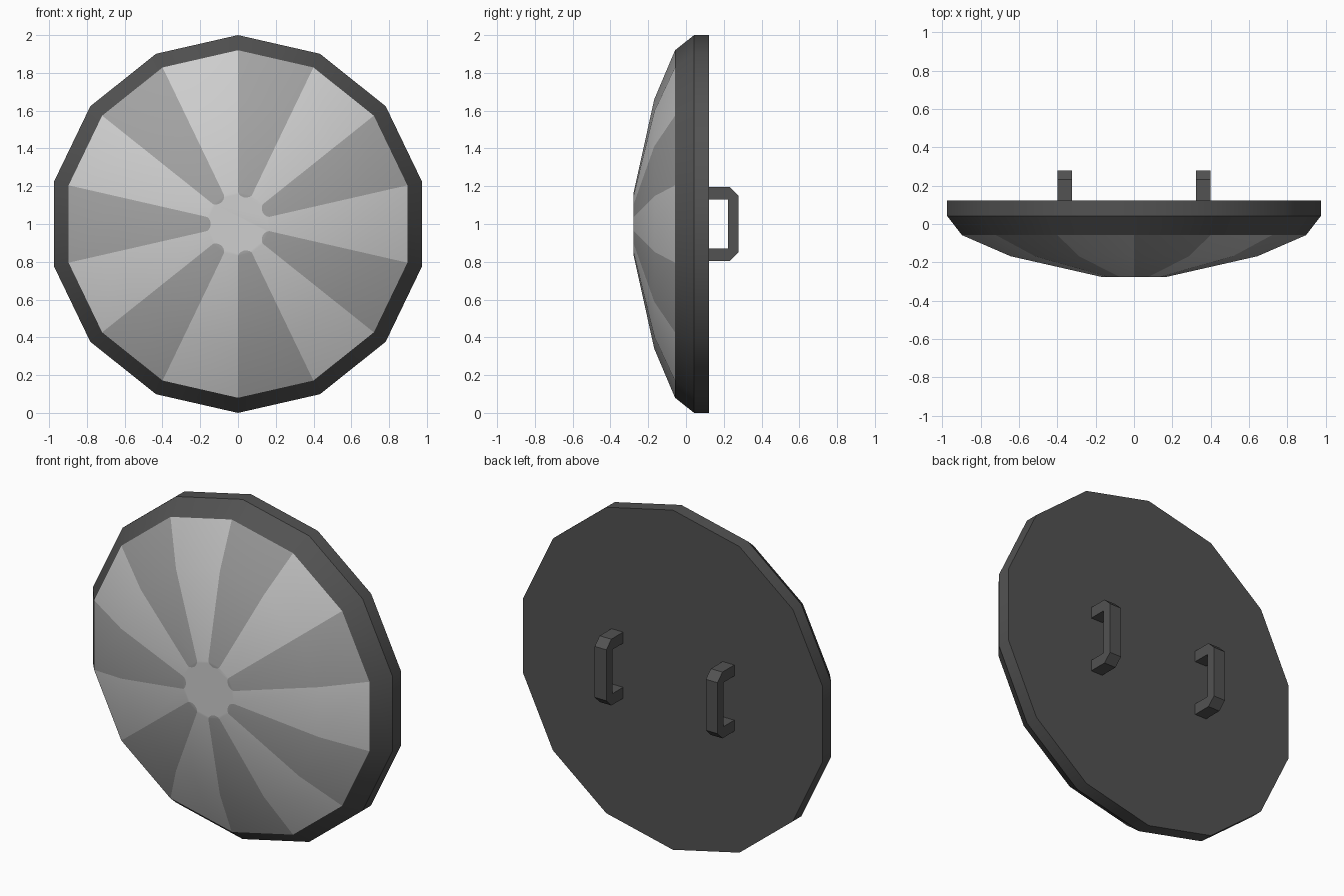
import bpy
import bmesh
import math

cube = bpy.data.objects.get("Cube")
if cube:
    bpy.data.objects.remove(cube, do_unlink=True)

SIDES = 14
CENTRE_Z = 1.0


def make_material(name, value):
    mat = bpy.data.materials.new(name)
    mat.use_nodes = True
    colour = (value, value, value, 1)
    mat.diffuse_color = colour
    mat.node_tree.nodes["Principled BSDF"].inputs["Base Color"].default_value = colour
    return mat


light = make_material("light grey panel", 0.62)
stripe = make_material("mid grey stripe", 0.37)
dark = make_material("dark grey metal", 0.085)


def finish(name, bm, materials, smooth_angle=None):
    bmesh.ops.recalc_face_normals(bm, faces=bm.faces)
    mesh = bpy.data.meshes.new(name)
    bm.to_mesh(mesh)
    bm.free()
    for mat in materials:
        mesh.materials.append(mat)
    obj = bpy.data.objects.new(name, mesh)
    bpy.context.collection.objects.link(obj)
    if smooth_angle:
        bpy.ops.object.select_all(action="DESELECT")
        obj.select_set(True)
        bpy.context.view_layer.objects.active = obj
        bpy.ops.object.shade_smooth_by_angle(angle=math.radians(smooth_angle))
    return obj


def point(bm, radius, y, step):
    """Vertex at a fractional sector step, clockwise from the top."""
    a = step * math.tau / SIDES
    return bm.verts.new((radius * math.sin(a), y, CENTRE_Z + radius * math.cos(a)))


def ring(bm, radius, y):
    return [point(bm, radius, y, i) for i in range(SIDES)]


def bridge(bm, a, b):
    return [bm.faces.new((a[i], a[(i + 1) % SIDES], b[(i + 1) % SIDES], b[i]))
            for i in range(SIDES)]


# Rim: bevelled fourteen-sided plate
bm = bmesh.new()
rings = [ring(bm, r, y) for r, y in ((0.92, -0.058), (1.0, 0.043), (1.0, 0.122))]
for a, b in zip(rings, rings[1:]):
    bridge(bm, a, b)
bm.faces.new(rings[0])
bm.faces.new(rings[-1])
finish("rim", bm, [dark], 30)

# Dome: alternating light and striped sectors
bm = bmesh.new()
HUB_R, HUB_Y = 0.168, -0.277
rings = [ring(bm, r, y) for r, y in ((0.92, -0.058), (0.66, -0.168), (HUB_R, HUB_Y))]
for a, b in zip(rings, rings[1:]):
    for i, face in enumerate(bridge(bm, a, b)):
        face.material_index = 1 - i % 2

# Hub: flat star with rounded stripe ends reaching into it
hub = rings[-1]
outline = []
for i in range(0, SIDES, 2):
    tip = [point(bm, HUB_R - 0.024 * math.sin(math.pi * t) ** 0.6, HUB_Y, i + t)
           for t in (0.08, 0.25, 0.5, 0.75, 0.92)]
    bm.faces.new([hub[i], *tip, hub[i + 1]]).material_index = 1
    outline += [hub[i], *tip, hub[i + 1]]
bm.faces.new(outline)
finish("dome", bm, [light, stripe], 40)

# Handles: chamfered grips on the back
upper = [(0.118, 0.195), (0.232, 0.195), (0.278, 0.15)]
inner = [(0.222, 0.13), (0.118, 0.13)]
for name, centre_x in (("left_handle", 0.362), ("right_handle", -0.362)):
    bm = bmesh.new()
    loops = []
    for x in (centre_x - 0.038, centre_x + 0.038):
        profile = upper + [(y, -z) for y, z in reversed(upper)]
        profile += [(y, -z) for y, z in reversed(inner)] + inner
        loops.append([bm.verts.new((x, y, CENTRE_Z + z)) for y, z in profile])
        bm.faces.new(loops[-1])
    a, b = loops
    for i in range(len(a)):
        j = (i + 1) % len(a)
        bm.faces.new((a[i], a[j], b[j], b[i]))
    finish(name, bm, [dark])
